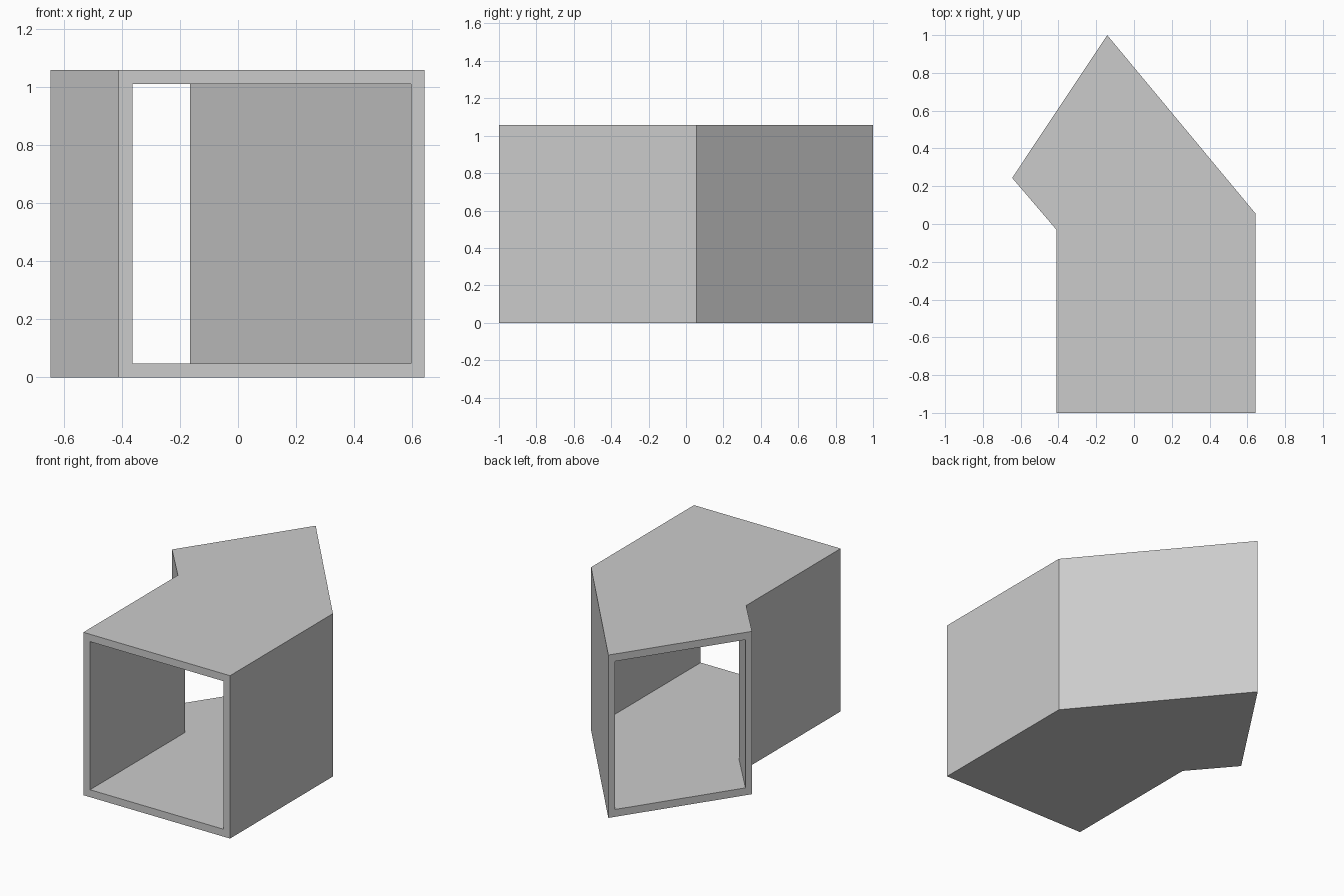
import bpy
import bmesh
from mathutils import Vector

if "Cube" in bpy.data.objects:
    bpy.data.objects.remove(bpy.data.objects["Cube"])

HEIGHT = 1.058
WALL = 0.048      # thickness of floor and ceiling
SIDE = 0.0457     # side wall as a fraction of the local width

# Left and right plan points: front opening, bend, slanted rear opening
stations = [((-0.411, -1.0), (0.643, -1.0)),
            ((-0.411, -0.03), (0.643, 0.056)),
            ((-0.645, 0.244), (-0.142, 1.0))]

grey = bpy.data.materials.new("plain grey")
grey.diffuse_color = (0.6, 0.6, 0.6, 1)
grey.use_nodes = True
grey.node_tree.nodes["Principled BSDF"].inputs["Base Color"].default_value = grey.diffuse_color


def ring(bm, left, right, inset, z0, z1):
    """Four corners of the duct's section at one station."""
    l, r = Vector(left), Vector(right)
    a, b = l.lerp(r, inset), r.lerp(l, inset)
    return [bm.verts.new((p.x, p.y, z))
            for p, z in ((a, z0), (b, z0), (b, z1), (a, z1))]


def bridge(bm, first, second):
    """Join two section rings with four faces."""
    for i in range(4):
        j = (i + 1) % 4
        bm.faces.new((first[i], first[j], second[j], second[i]))


bm = bmesh.new()
outer = [ring(bm, l, r, 0, 0, HEIGHT) for l, r in stations]
inner = [ring(bm, l, r, SIDE, WALL, HEIGHT - WALL) for l, r in stations]

# Outer shell and inner passage
for rings in (outer, inner):
    for first, second in zip(rings, rings[1:]):
        bridge(bm, first, second)

# Rims around both openings
for end in (0, -1):
    bridge(bm, outer[end], inner[end])

bmesh.ops.recalc_face_normals(bm, faces=bm.faces)
mesh = bpy.data.meshes.new("bent_duct")
bm.to_mesh(mesh)
bm.free()
mesh.materials.append(grey)
duct = bpy.data.objects.new("bent_duct", mesh)
bpy.context.collection.objects.link(duct)
